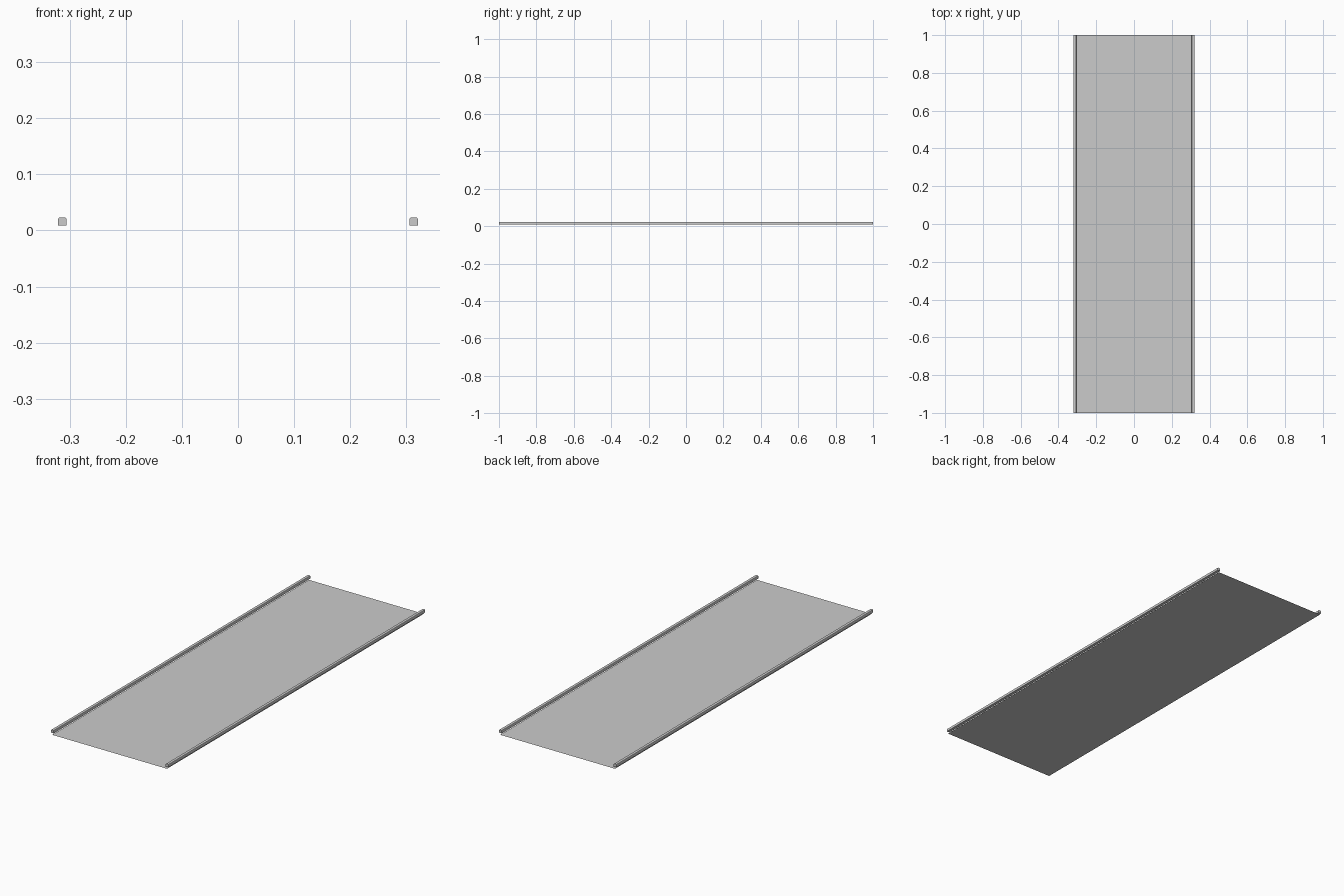
import bpy, bmesh

if "Cube" in bpy.data.objects:
    bpy.data.objects.remove(bpy.data.objects["Cube"])

L = 1.0  # half length


def mesh_object(name, bm):
    me = bpy.data.meshes.new(name)
    bm.to_mesh(me)
    bm.free()
    ob = bpy.data.objects.new(name, me)
    bpy.context.collection.objects.link(ob)
    return ob


def extrude_profile(name, pts):
    """Closed x/z profile extruded along the whole length."""
    bm = bmesh.new()
    face = bm.faces.new([bm.verts.new((x, -L, z)) for x, z in pts])
    ext = bmesh.ops.extrude_face_region(bm, geom=[face])["geom"]
    verts = [g for g in ext if isinstance(g, bmesh.types.BMVert)]
    bmesh.ops.translate(bm, verts=verts, vec=(0, 2 * L, 0))
    bmesh.ops.recalc_face_normals(bm, faces=bm.faces)
    return mesh_object(name, bm)


# Thin floor sheet
bm = bmesh.new()
bm.faces.new([bm.verts.new(p) for p in
              ((-0.313, -L, 0), (0.313, -L, 0), (0.313, L, 0), (-0.313, L, 0))])
mesh_object("floor_sheet", bm)

# Side rails: square bottom, rounded top corners
half = [(0.0077, 0.009), (0.0077, 0.0195), (0.0066, 0.0222), (0.004, 0.0235)]
section = half + [(-x, z) for x, z in reversed(half)]
for side, cx in (("left", -0.313), ("right", 0.313)):
    extrude_profile(side + "_rail", [(cx + x, z) for x, z in section])
